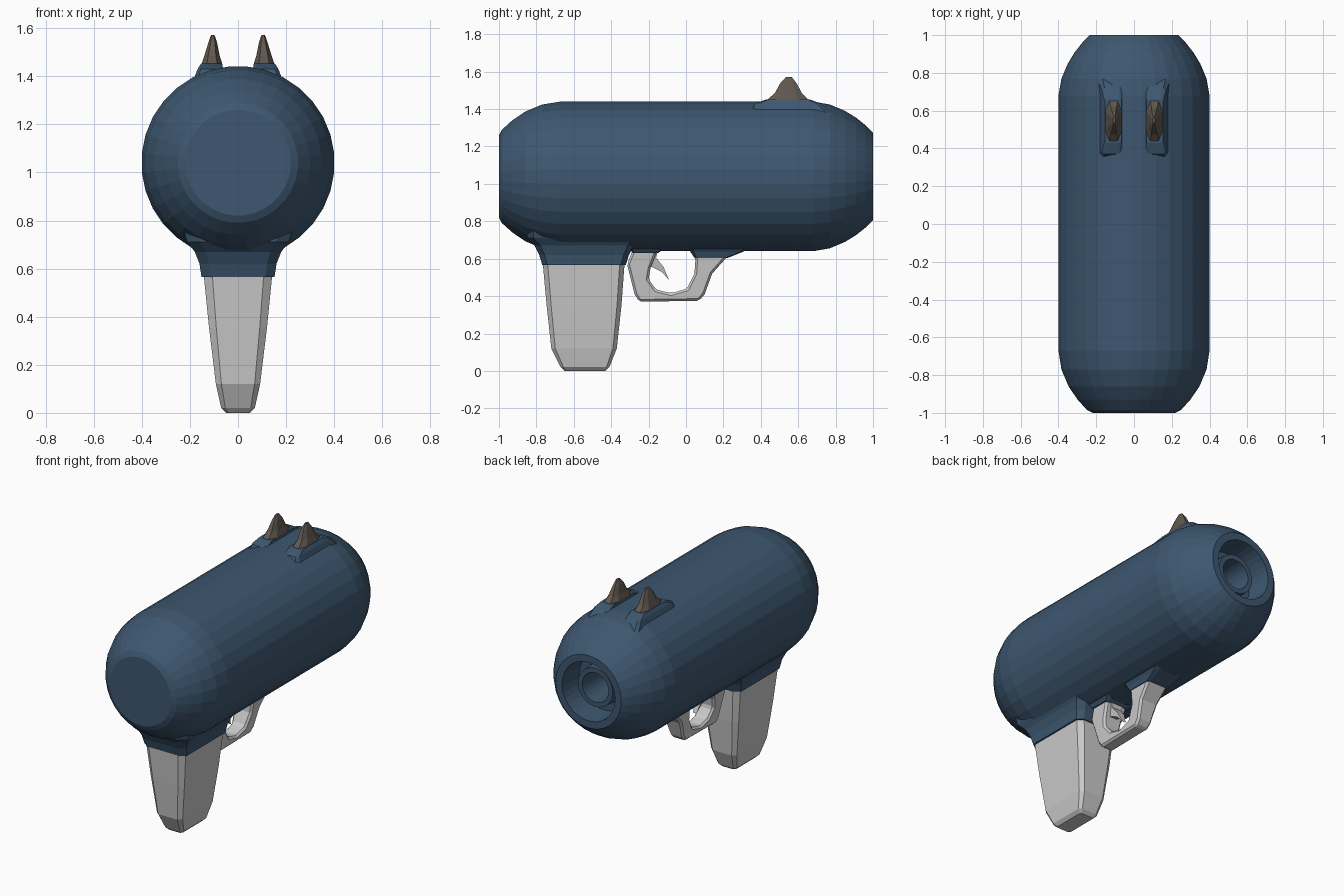
import bpy, bmesh, math


def material(name, rgb):
    m = bpy.data.materials.new(name)
    m.diffuse_color = (*rgb, 1)
    return m


BLUE = material("blue_shell", (0.047, 0.095, 0.16))
BROWN = material("brown_sight", (0.12, 0.098, 0.078))


def finish(bm, name, mat=None):
    bmesh.ops.recalc_face_normals(bm, faces=bm.faces)
    me = bpy.data.meshes.new(name)
    bm.to_mesh(me)
    bm.free()
    ob = bpy.data.objects.new(name, me)
    bpy.context.collection.objects.link(ob)
    if mat:
        me.materials.append(mat)
    return ob


def skin(name, rings, mat=None):
    """Join equal-sized rings of points with quads and cap both ends."""
    bm = bmesh.new()
    loops = [[bm.verts.new(p) for p in r] for r in rings]
    n = len(loops[0])
    for a, b in zip(loops, loops[1:]):
        for i in range(n):
            j = (i + 1) % n
            bm.faces.new((a[i], a[j], b[j], b[i]))
    bm.faces.new(loops[0][::-1])
    bm.faces.new(loops[-1])
    return finish(bm, name, mat)


def loft(name, levels, mat=None, cut=(0.25, 0.12)):
    """Chamfered rectangles given as (z, x centre, half width, y min, y max)."""
    rings = []
    for z, cx, hx, y0, y1 in levels:
        cy, hy = (y0 + y1) / 2, (y1 - y0) / 2
        a, b = 1 - cut[0], 1 - cut[1]
        octagon = [(a, -1), (1, -b), (1, b), (a, 1),
                   (-a, 1), (-1, b), (-1, -b), (-a, -1)]
        rings.append([(cx + hx * u, cy + hy * v, z) for u, v in octagon])
    return skin(name, rings, mat)


def plate(name, outline, half_width):
    """Side outline (y, z) extruded in x; half_width is a function of z."""
    return skin(name, [[(s * half_width(z), y, z) for y, z in outline]
                       for s in (-1, 1)])


# Capsule body with recessed muzzle, turned about the y axis
profile = [(-1, 0.22), (-0.985, 0.25), (-0.93, 0.30), (-0.86, 0.348),
           (-0.77, 0.386), (-0.67, 0.402), (0.68, 0.402), (0.77, 0.386),
           (0.85, 0.352), (0.91, 0.315), (0.96, 0.275), (1, 0.235),
           (1, 0.19), (0.84, 0.18), (0.84, 0.13), (0.93, 0.125),
           (0.93, 0.095), (0.70, 0.085)]
SEG = 32
angles = [2 * math.pi * (i + 0.5) / SEG for i in range(SEG)]
skin("body", [[(r * math.sin(t), y, 1.04 + r * math.cos(t)) for t in angles]
              for y, r in profile], BLUE)

# Grip and its flared collar
loft("grip", [(0.0, 0, 0.05, -0.65, -0.43), (0.02, 0, 0.07, -0.67, -0.41),
              (0.12, 0, 0.092, -0.72, -0.37), (0.35, 0, 0.12, -0.745, -0.345),
              (0.62, 0, 0.147, -0.77, -0.325)])
loft("grip_collar", [(0.565, 0, 0.152, -0.768, -0.322),
                     (0.62, 0, 0.16, -0.785, -0.305),
                     (0.67, 0, 0.18, -0.81, -0.28),
                     (0.71, 0, 0.21, -0.85, -0.25),
                     (0.80, 0, 0.24, -0.86, -0.24)], BLUE)

# Trigger guard, open at the top where it meets the body
guard = plate("trigger_guard", [
    (-0.28, 0.66), (-0.315, 0.57), (-0.275, 0.41), (-0.25, 0.37),
    (0.07, 0.375), (0.10, 0.41), (0.14, 0.52), (0.22, 0.61), (0.24, 0.66),
    (0.035, 0.66), (0.05, 0.59), (0.045, 0.52), (0.005, 0.44), (-0.08, 0.415),
    (-0.16, 0.435), (-0.20, 0.49), (-0.19, 0.55), (-0.17, 0.60),
    (-0.15, 0.66)], lambda z: 0.045 + 0.12 * (z - 0.37))
bevel = guard.modifiers.new("bevel", "BEVEL")
bevel.width = 0.012
bevel.segments = 1

# Trigger
plate("trigger", [(-0.22, 0.64), (-0.22, 0.56), (-0.18, 0.555), (-0.13, 0.53),
                  (-0.09, 0.485), (-0.12, 0.555), (-0.16, 0.605),
                  (-0.15, 0.64)], lambda z: 0.012 + 0.2 * (z - 0.485))

# Fairings where the guard joins the body
loft("guard_front_fairing", [(0.605, 0, 0.078, 0.045, 0.225),
                             (0.635, 0, 0.09, 0.025, 0.30),
                             (0.68, 0, 0.12, 0.0, 0.40)], BLUE)
loft("guard_rear_fairing", [(0.63, 0, 0.085, -0.285, -0.15),
                            (0.65, 0, 0.10, -0.30, -0.12),
                            (0.69, 0, 0.13, -0.32, -0.06)], BLUE)

# Pair of horn-shaped sights on low pads
for side, s in (("left", -1), ("right", 1)):
    loft("sight_pad_" + side, [(1.36, s * 0.115, 0.08, 0.33, 0.80),
                               (1.43, s * 0.115, 0.053, 0.37, 0.72),
                               (1.452, s * 0.11, 0.044, 0.43, 0.66)], BLUE)
    loft("sight_" + side, [(1.42, s * 0.112, 0.05, 0.43, 0.66),
                           (1.455, s * 0.108, 0.042, 0.44, 0.65),
                           (1.485, s * 0.108, 0.032, 0.475, 0.62),
                           (1.54, s * 0.105, 0.018, 0.505, 0.59),
                           (1.572, s * 0.105, 0.007, 0.535, 0.565)],
         BROWN, cut=(0.5, 0.5))
